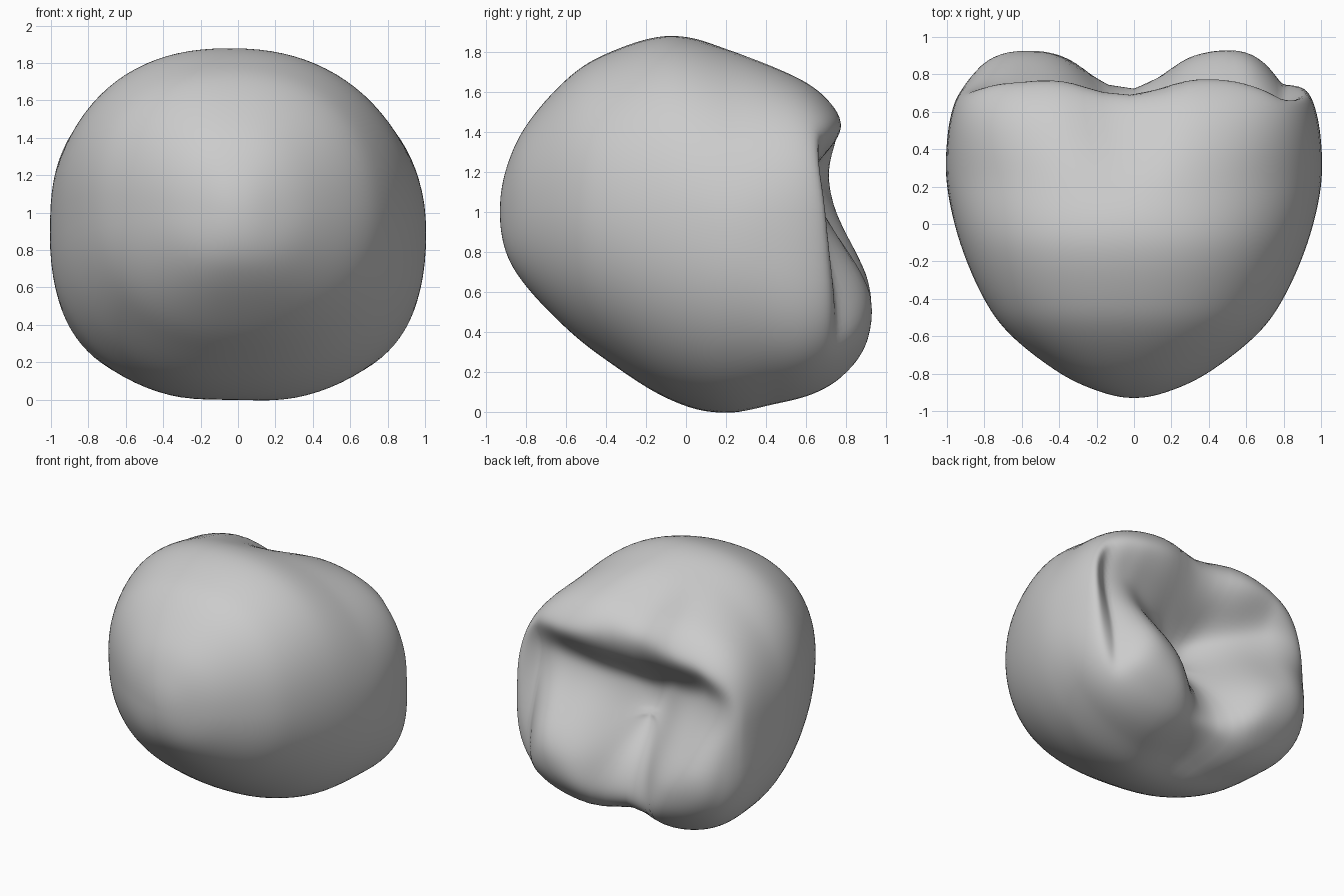
import bpy, bmesh, math

cube = bpy.data.objects.get("Cube")
if cube:
    bpy.data.objects.remove(cube, do_unlink=True)

SEGMENTS, STEPS = 96, 8

# Body profile from front tip to back: y, half width, lowest z, highest z
PROFILE = [
    (-.93, 0, 1, 1), (-.9, .17, .8, 1.21), (-.8, .39, .63, 1.43),
    (-.6, .65, .42, 1.66), (-.4, .8, .26, 1.79), (-.1, .93, .07, 1.88),
    (.2, 1, -.02, 1.83), (.45, 1, .02, 1.74), (.65, .96, .08, 1.63),
    (.8, .88, .18, 1.47), (.92, .74, .34, 1.26), (.99, .4, .58, 1), (1, 0, .8, .8),
]


def smooth(a, b, v):
    t = min(1, max(0, (v - a) / (b - a)))
    return t * t * (3 - 2 * t)


def bump(v, width):
    return math.exp(-(v / width) ** 2)


def mirrored(row):
    return (row[0], -row[1], row[3], row[2])


def spline(p0, p1, p2, p3, t):
    return [b + .5 * t * (c - a + t * (2*a - 5*b + 4*c - d + t * (3*(b - c) + d - a)))
            for a, b, c, d in zip(p0, p1, p2, p3)]


# Back surface: four lobes parted by an upright and a level groove
def back_depth(x, z):
    upper = smooth(.5, 1.25, z)
    lobes = .99 - .15 * upper
    # Lobes fall away towards both sides
    side = min(.28, max(0, abs(x + .07) - .58))
    lobes -= 3 * side * side * (1 - .5 * upper)
    upright = (.27 - .12 * upper) * bump(x + .04, .27)
    offset = z - .95 - .2 * min(1, abs(x) * 1.6)
    level = .33 * max(0, 1 - 1.1 * x * x) * bump(offset, .25 if offset > 0 else .42)
    return lobes - upright - level


def soft_min(a, b, k=.035):
    return min(a, b) - k * math.log(1 + math.exp(-abs(a - b) / k))


def body_point(row, angle):
    y, width, low, high = row
    c, s = math.cos(angle), math.sin(angle)
    power = 2 / (2.25 + .85 * smooth(.2, .8, y))
    x = width * math.copysign(abs(c) ** power, c)
    z = (low + high) / 2 + (high - low) / 2 * math.copysign(abs(s) ** power, s)
    # Shallow crease running forward over the top and underneath
    z -= .1 * s * bump(x + .03, .2) * smooth(0, .7, y) * smooth(0, 1, high - low)
    # Upper half leans slightly to one side
    x -= .05 * max(0, z - 1)
    return x, soft_min(y, back_depth(x, z)), z


# Sample the profile smoothly
rows = [mirrored(PROFILE[1])] + PROFILE + [mirrored(PROFILE[-2])]
samples = [spline(*rows[i:i + 4], k / STEPS)
           for i in range(len(PROFILE) - 1) for k in range(STEPS)]

# Loft the body
bm = bmesh.new()
front = bm.verts.new(body_point(PROFILE[0], 0))
back = bm.verts.new(body_point(PROFILE[-1], 0))
rings = [[bm.verts.new(body_point(row, math.tau * j / SEGMENTS))
          for j in range(SEGMENTS)] for row in samples[1:]]
for j in range(SEGMENTS):
    n = (j + 1) % SEGMENTS
    bm.faces.new((front, rings[0][j], rings[0][n]))
    bm.faces.new((back, rings[-1][n], rings[-1][j]))
    for a, b in zip(rings, rings[1:]):
        bm.faces.new((a[j], b[j], b[n], a[n]))
bmesh.ops.recalc_face_normals(bm, faces=bm.faces)

mesh = bpy.data.meshes.new("lobed_body")
bm.to_mesh(mesh)
bm.free()
body = bpy.data.objects.new("lobed_body", mesh)
bpy.context.collection.objects.link(body)

# Plain grey material
grey = bpy.data.materials.new("light grey")
grey.use_nodes = True
colour = (.6, .6, .6, 1)
grey.diffuse_color = colour
for node in grey.node_tree.nodes:
    if node.type == "BSDF_PRINCIPLED":
        node.inputs["Base Color"].default_value = colour
mesh.materials.append(grey)

# Soften the lobes and shade smoothly
relax = body.modifiers.new("relax", "SMOOTH")
relax.factor = .5
relax.iterations = 4
for polygon in mesh.polygons:
    polygon.use_smooth = True
